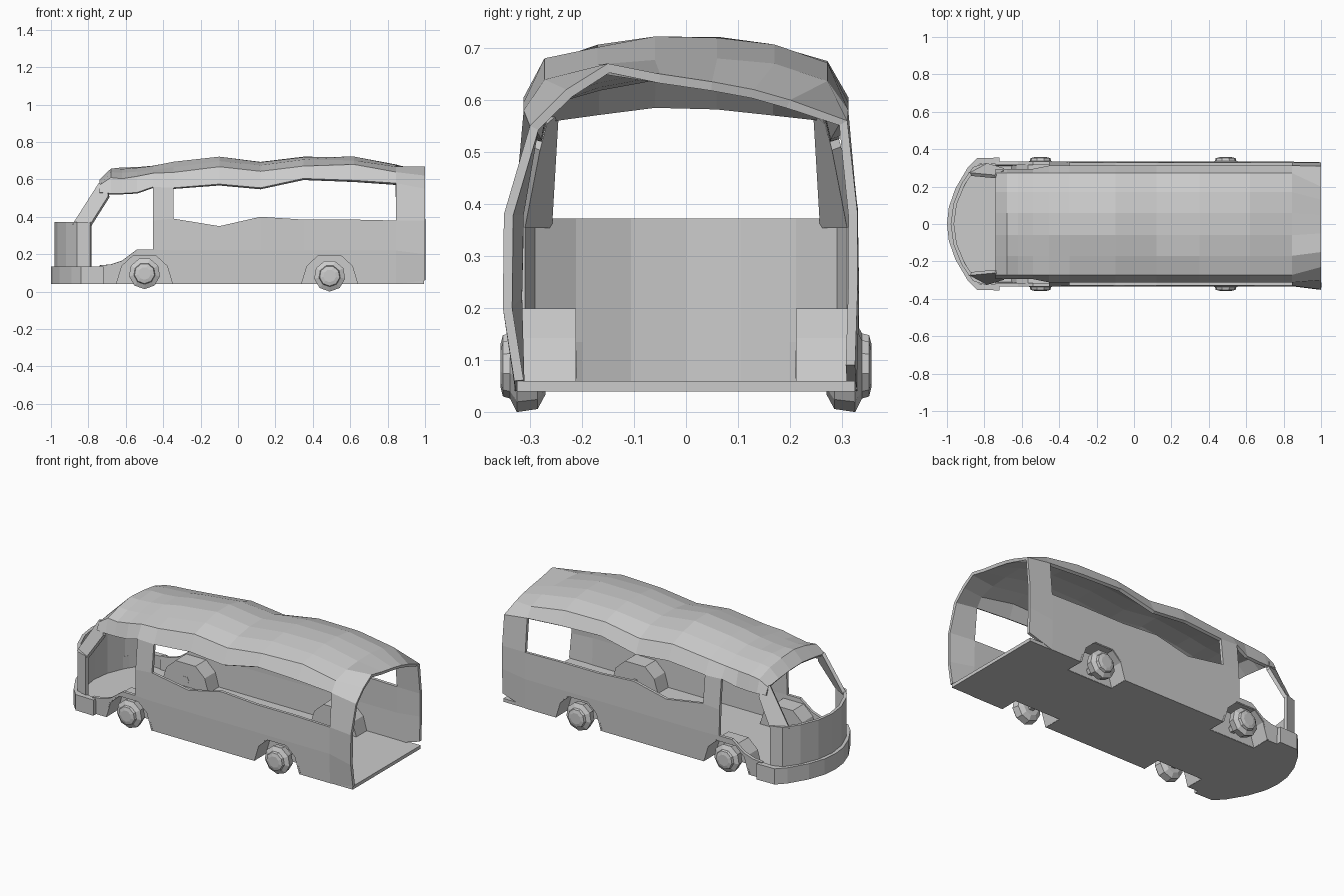
import bpy, bmesh, math, random

if "Cube" in bpy.data.objects:
    bpy.data.objects.remove(bpy.data.objects["Cube"])
random.seed(4)


def make(name, verts, faces, thick=0.0, mirror=False, offset=-1.0):
    me = bpy.data.meshes.new(name)
    me.from_pydata(verts, [], faces)
    ob = bpy.data.objects.new(name, me)
    bpy.context.collection.objects.link(ob)
    if mirror:
        m = ob.modifiers.new("mirror", 'MIRROR')
        m.use_axis = (False, True, False)
        m.use_mirror_merge = False
    if thick:
        s = ob.modifiers.new("thickness", 'SOLIDIFY')
        s.thickness = thick
        s.offset = offset
    return ob


def prism(name, lo, hi, mirror=False):
    """Closed solid between two matching loops."""
    n = len(lo)
    faces = [tuple(range(n)), tuple(range(2 * n - 1, n - 1, -1))]
    faces += [(i, n + i, n + (i + 1) % n, (i + 1) % n) for i in range(n)]
    ob = make(name, lo + hi, faces, mirror=mirror)
    bm = bmesh.new()
    bm.from_mesh(ob.data)
    bmesh.ops.recalc_face_normals(bm, faces=bm.faces)
    bm.to_mesh(ob.data)
    bm.free()
    return ob


def both_sides(half):
    """Mirror a +y path that ends on the centre line."""
    return half + [(x, -y) for x, y in reversed(half[:-1])]


def band(name, path, z0, z1, thick):
    n = len(path)
    verts = [(x, y, z0) for x, y in path] + [(x, y, z1) for x, y in path]
    return make(name, verts, [(i, i + 1, n + i + 1, n + i) for i in range(n - 1)], thick)


# Body shell: x, fender top, window bottom, window top, roof height
stations = [
    (-.74, .14, .37, .53, .60), (-.68, .145, .37, .525, .655),
    (-.62, .165, .37, .525, .66), (-.54, .225, .37, .53, .665),
    (-.455, .225, .38, .56, .672), (-.345, .22, .39, .555, .69),
    (-.10, .22, .35, .575, .718), (.12, .22, .40, .555, .697),
    (.35, .22, .385, .605, .722), (.62, .22, .385, .595, .724),
    (.845, .22, .38, .58, .68)]
rear = [(-.33, .06), (-.352, .2), (-.35, .38), (-.30, .55), (-.23, .62), (-.15, .67),
        (-.05, .65), (.05, .635), (.13, .62), (.2, .60), (.31, .56), (.33, .38),
        (.33, .24), (.325, .09)]
verts, faces = [], []
for x, fend, wb, wt, top in stations:
    eave = .295 if x < -.5 else .312
    half = [(.328, .04), (.333, fend), (.33, wb), (eave, wt)]
    half += [(y, wt + f * (top - wt)) for y, f in ((.272, .62), (.17, .86), (.06, 1.0))]
    ring = [(-y, z) for y, z in half] + half[::-1]
    for j, (y, z) in enumerate(ring):
        dent = random.uniform(-.007, .005) if 4 <= j <= 9 else 0
        verts.append((x, y, z + dent))
verts += [(1.0, y, z) for y, z in rear]
R = len(rear)
for i in range(len(stations)):
    for j in range(R - 1):
        row = min(j, R - 2 - j)
        door = i < 4 and row in (1, 2)
        window = 5 <= i <= 9 and row == 2
        if door or window:
            continue
        a = i * R + j
        faces.append((a, a + R, a + R + 1, a + 1))
shell = make("body_shell", verts, faces, .018)

# Front bumper, nose panel and floor
bumper = both_sides([(-.72, .355), (-.84, .352), (-.89, .30), (-.955, .19), (-.99, .09), (-1.0, 0)])
nose = both_sides([(-.79, .327), (-.86, .305), (-.92, .22), (-.965, .11), (-.98, 0)])
band("front_bumper", bumper, .04, .135, .035)
band("nose_panel", nose, .05, .372, .018)
plan = [(.995, .325), (-.72, .325)] + [(x + .01, y * .98) for x, y in bumper[1:-1]]
plan += [(-.72, -.325), (.995, -.325)]
floor = prism("floor", [(x, y, .04) for x, y in plan], [(x, y, .06) for x, y in plan])

# Windscreen pillars
make("windscreen_pillar", [(-.885, .275, .36), (-.79, .327, .36), (-.695, .298, .51),
                           (-.70, .285, .56), (-.745, .262, .58)],
     [(0, 4, 3, 2, 1)], .02, mirror=True)

# Wheel wells and their openings, then wheels
arch = [(-.155, .03), (-.125, .14), (-.065, .195), (.065, .195), (.125, .14), (.155, .03)]
tyre = [(.27, .05), (.285, .078), (.325, .084), (.338, .058), (.352, .054), (.357, .034)]
SIDES = 9
for tag, cx, cz in (("front", -.5, .097), ("rear", .49, .086)):
    cutter = prism(tag + "_arch_cutter", [(cx + x, .215, z) for x, z in arch],
                   [(cx + x, .42, z) for x, z in arch], mirror=True)
    cutter.hide_render = True
    cutter.display_type = 'WIRE'
    for ob in (shell, floor):
        b = ob.modifiers.new("wheel opening", 'BOOLEAN')
        b.operation = 'DIFFERENCE'
        b.solver = 'EXACT'
        b.object = cutter
    n = len(arch)
    prof = [(x, max(z, .042)) for x, z in arch]
    make(tag + "_wheel_well", [(cx + x, y, z) for y in (.215, .33) for x, z in prof],
         [tuple(range(n))] + [(i, n + i, n + i + 1, i + 1) for i in range(n - 1)],
         .01, mirror=True, offset=0)
    # Lathed wheel with stepped hub
    wv = [(cx + r * math.sin(2 * math.pi * (k + .5) / SIDES), y,
           cz + r * math.cos(2 * math.pi * (k + .5) / SIDES) + 0.0)
          for y, r in tyre for k in range(SIDES)]
    lo = min(v[2] for v in wv)
    if tag == "rear":
        wv = [(x, y, z - lo) for x, y, z in wv]
    wf = [(s * SIDES + k, s * SIDES + (k + 1) % SIDES,
           (s + 1) * SIDES + (k + 1) % SIDES, (s + 1) * SIDES + k)
          for s in range(len(tyre) - 1) for k in range(SIDES)]
    wf += [tuple(range(SIDES - 1, -1, -1)),
           tuple(range((len(tyre) - 1) * SIDES, len(tyre) * SIDES))]
    make(tag + "_wheel", wv, wf, mirror=True)
    # Stub axle carrying the wheel
    axle = [(cx + .025 * math.cos(a), cz + .025 * math.sin(a))
            for a in (k * math.pi / 3 for k in range(6))]
    prism(tag + "_axle", [(x, .21, z) for x, z in axle], [(x, .28, z) for x, z in axle], mirror=True)
